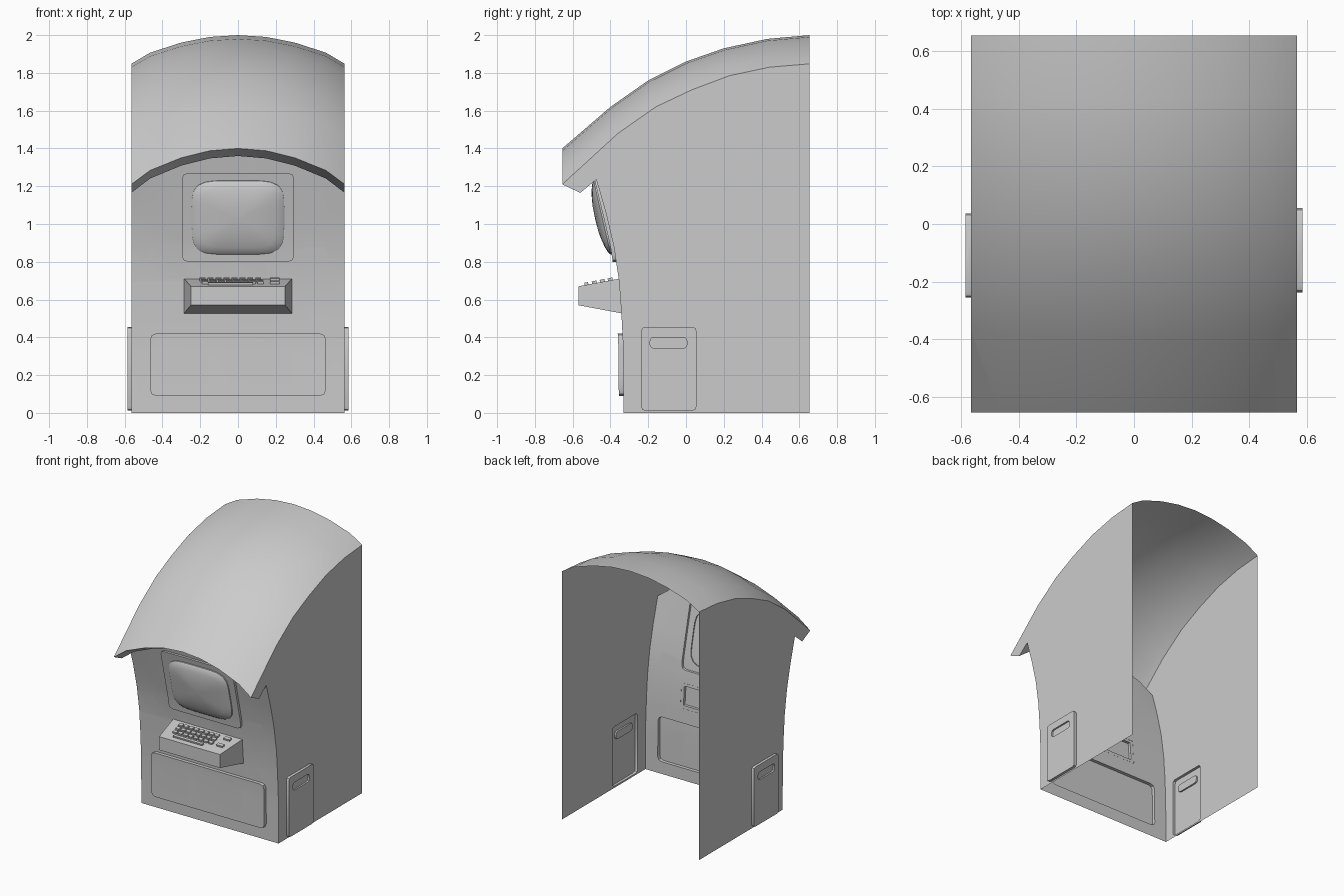
import bpy, bmesh, math
from mathutils import Vector, Matrix

if "Cube" in bpy.data.objects:
    bpy.data.objects.remove(bpy.data.objects["Cube"])


def finish(bm, name, angle=30):
    me = bpy.data.meshes.new(name)
    bm.to_mesh(me)
    bm.free()
    ob = bpy.data.objects.new(name, me)
    bpy.context.collection.objects.link(ob)
    bpy.ops.object.select_all(action='DESELECT')
    ob.select_set(True)
    bpy.context.view_layer.objects.active = ob
    bpy.ops.object.shade_smooth_by_angle(angle=math.radians(angle))
    return ob


def rounded_rect(u0, u1, v0, v1, r, n=2):
    pts = []
    corners = [(u1 - r, v1 - r), (u0 + r, v1 - r), (u0 + r, v0 + r), (u1 - r, v0 + r)]
    for k, (u, v) in enumerate(corners):
        for i in range(n + 1):
            a = math.pi / 2 * (k + i / n)
            pts.append((u + r * math.cos(a), v + r * math.sin(a)))
    return pts


def press_panel(bm, faces, pts, view, offset):
    """Cut a convex outline into sheet faces and push the inside along an axis."""
    mid = sum(pts, Vector()) / len(pts)
    for p, q in zip(pts, pts[1:] + pts[:1]):
        n = (q - p).cross(view).normalized()
        if n.dot(mid - p) < 0:
            n = -n
        geom = {g for f in faces for g in [f, *f.edges, *f.verts]}
        res = bmesh.ops.bisect_plane(bm, geom=list(geom), dist=1e-5, plane_co=p, plane_no=n)
        faces = [f for f in res['geom'] if isinstance(f, bmesh.types.BMFace)
                 and (f.calc_center_median() - p).dot(n) > 0]
    res = bmesh.ops.extrude_face_region(bm, geom=faces)
    bmesh.ops.delete(bm, geom=[f for f in faces if f.is_valid], context='FACES_ONLY')
    bmesh.ops.translate(bm, vec=view * offset,
                        verts=[g for g in res['geom'] if isinstance(g, bmesh.types.BMVert)])
    return [g for g in res['geom'] if isinstance(g, bmesh.types.BMFace)]


# Cabinet shell: open at the back and below
half = [(0, 0), (.15, .065), (.30, .26), (.465, .61), (.565, 1)]
columns = [(-x, d) for x, d in reversed(half[1:])] + half
# rows: y, z at the centre, then y, z at the side edge
rows = [(y, z, y, z) for y, z in [(-.33, 0), (-.333, .35), (-.342, .53), (-.355, .70),
                                  (-.382, .88), (-.422, 1.05)]]
rows += [(-.51, 1.425, -.475, 1.235), (-.56, 1.36, -.56, 1.165),
         (-.655, 1.40, -.655, 1.21), (-.40, 1.62, -.36, 1.48), (-.20, 1.76, -.16, 1.62),
         (0, 1.86, .03, 1.71), (.20, 1.93, .23, 1.785), (.43, 1.98, .44, 1.83),
         (.655, 2.0, .655, 1.848)]
bm = bmesh.new()
grid = [[bm.verts.new((x, yc + (ye - yc) * d, zc + (ze - zc) * d)) for x, d in columns]
        for yc, zc, ye, ze in rows]
front = []
for j, (a, b) in enumerate(zip(grid, grid[1:])):
    for i in range(len(columns) - 1):
        f = bm.faces.new((a[i], a[i + 1], b[i + 1], b[i]))
sides = {}
for s, col in ((-1, 0), (1, -1)):
    loop = [r[col] for r in grid] + [bm.verts.new((s * .565, .655, 0))]
    sides[s] = bm.faces.new(loop if s < 0 else loop[::-1])
bmesh.ops.recalc_face_normals(bm, faces=bm.faces[:])

# Screen surround, keyboard recess and lower front panel
for box, r, off in (((-.297, .297, .80, 1.27), .03, .018),
                    ((-.262, .262, .55, .69), .005, .02),
                    ((-.465, .465, .09, .42), .03, .025)):
    bm.normal_update()
    front = [f for f in bm.faces if abs(f.normal.y) > .7
             and -.55 < f.calc_center_median().y < -.3]
    pts = [Vector((u, 0, v)) for u, v in rounded_rect(*box, r)]
    press_panel(bm, front, pts, Vector((0, -1, 0)), off)

# Side doors with handle slots
for s, shift in ((-1, -.018), (1, 0)):
    axis = Vector((s, 0, 0))
    door = [Vector((0, u, v)) for u, v in rounded_rect(-.237 + shift, .055 + shift, .012, .455, .02)]
    slot = [Vector((0, u, v)) for u, v in rounded_rect(-.19 + shift, .005 + shift, .342, .40, .02)]
    faces = press_panel(bm, [sides[s]], door, axis, .02)
    press_panel(bm, faces, slot, axis, -.012)
bmesh.ops.recalc_face_normals(bm, faces=bm.faces[:])
finish(bm, "cabinet_shell")

# Bulging screen glass
bm = bmesh.new()
N = 40
tilt = Matrix.Translation((0, -.438, 1.035)) @ Matrix.Rotation(math.atan2(.09, .39), 4, 'X')
rings = []
for s, h in ((1, -.01), (1, .006), (.94, .016), (.8, .026), (.6, .035), (.35, .042)):
    ring = []
    for i in range(N):
        a = 2 * math.pi * i / N
        c, t = math.cos(a), math.sin(a)
        k = (abs(c) ** 5 + abs(t) ** 5) ** -.2
        ring.append(bm.verts.new(tilt @ Vector((.245 * s * k * c, -h, .2 * s * k * t))))
    rings.append(ring)
for a, b in zip(rings, rings[1:]):
    for i in range(N):
        bm.faces.new((a[i], a[(i + 1) % N], b[(i + 1) % N], b[i]))
tip = bm.verts.new(tilt @ Vector((0, -.044, 0)))
for i in range(N):
    bm.faces.new((rings[-1][i], rings[-1][(i + 1) % N], tip))
finish(bm, "screen_glass", 40)

# Keyboard housing: tapered box open towards the cabinet
bm = bmesh.new()
fr = [bm.verts.new((x, -.57, z)) for x, z in ((-.25, .57), (.25, .57), (.25, .67), (-.25, .67))]
bk = [bm.verts.new((x, y, z)) for x, y, z in ((-.285, -.341, .527), (.285, -.341, .527),
                                              (.285, -.355, .71), (-.285, -.355, .71))]
bm.faces.new(fr)
for i in range(4):
    j = (i + 1) % 4
    bm.faces.new((fr[j], fr[i], bk[i], bk[j]))
finish(bm, "keyboard_housing")

# Keys: three staggered rows, a space bar and a side column
slope = math.atan2(.04, .215)
bm = bmesh.new()


def key(x, y, w, d=.026):
    z = .67 + (y + .57) * math.tan(slope) + .004
    m = (Matrix.Translation((x, y, z)) @ Matrix.Rotation(slope, 4, 'X')
         @ Matrix.Diagonal((w, d, .018, 1)))
    bmesh.ops.create_cube(bm, size=1, matrix=m)


for r, y in enumerate((-.485, -.443, -.401)):
    for i in range(8):
        key(-.175 + i * .042 - .006 * r, y, .031)
    if r != 1:
        key(.195, y, .05)
key(-.04, -.527, .24, .02)
finish(bm, "keyboard_keys")
